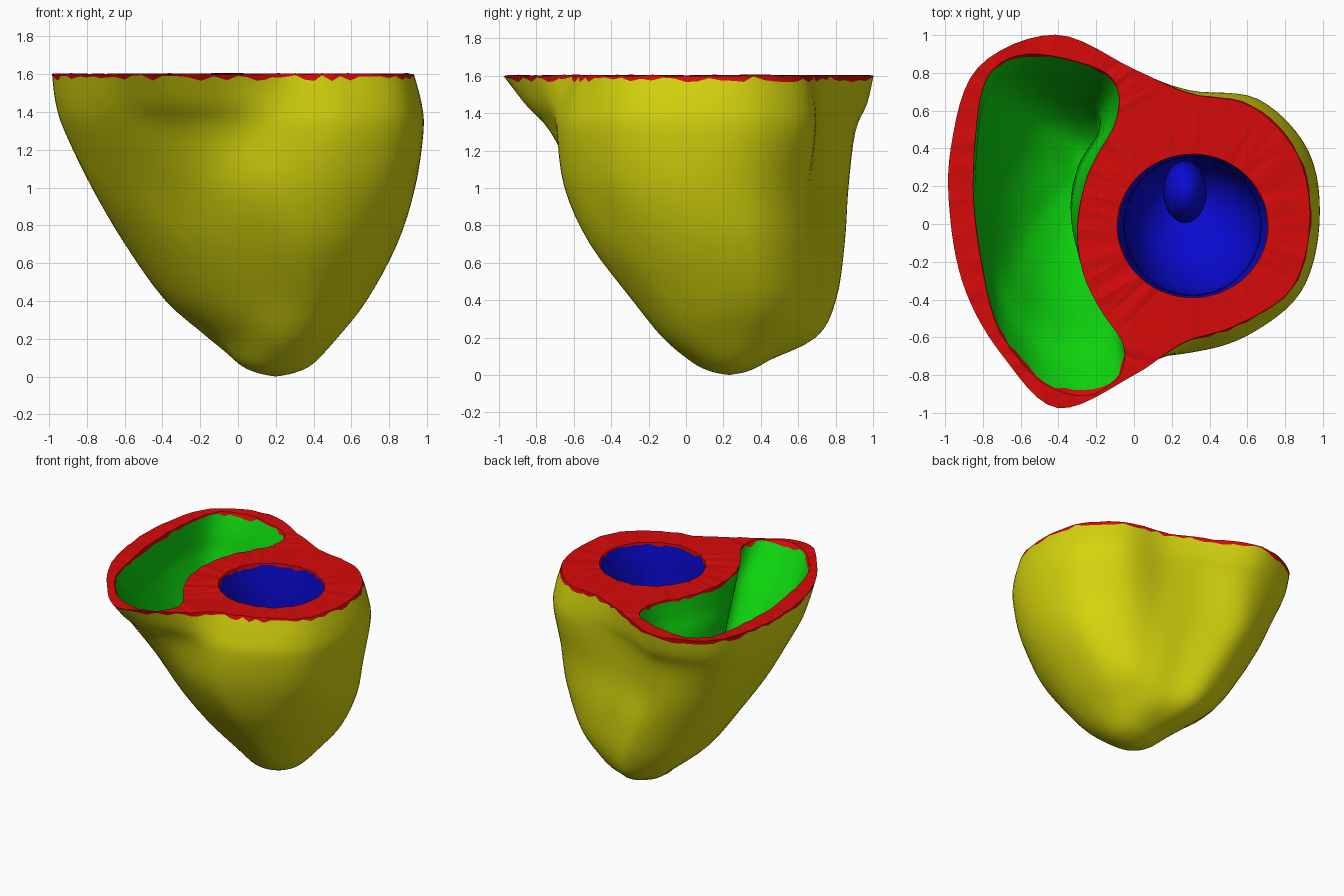
import bpy, bmesh, math, random
from mathutils import Vector

random.seed(4)
cube = bpy.data.objects.get("Cube")
if cube:
    bpy.data.objects.remove(cube)


def material(name, rgb):
    m = bpy.data.materials.new(name)
    m.use_nodes = True
    m.diffuse_color = (*rgb, 1)
    m.node_tree.nodes["Principled BSDF"].inputs["Base Color"].default_value = (*rgb, 1)
    return m


YELLOW = material("yellow", (0.66, 0.66, 0.004))
RED = material("red", (0.68, 0.003, 0.003))
GREEN = material("green", (0.004, 0.66, 0.004))
BLUE = material("blue", (0.003, 0.003, 0.66))


def catmull(a, b, c, d, t):
    return (2 * b + (c - a) * t + (2 * a - 5 * b + 4 * c - d) * t * t
            + (3 * b - a - 3 * c + d) * t ** 3) * 0.5


def smooth_ring(pts, steps):
    """Closed smooth curve through the points."""
    n = len(pts)
    return [catmull(pts[i - 1], pts[i], pts[(i + 1) % n], pts[(i + 2) % n], s / steps)
            for i in range(n) for s in range(steps)]


def smooth_stack(rings, steps):
    """Smooth rows through the key rings, from bottom to top."""
    last = len(rings) - 1
    rows = []
    for k in range(last):
        a, b, c, d = rings[max(k - 1, 0)], rings[k], rings[k + 1], rings[min(k + 2, last)]
        for s in range(steps):
            rows.append([catmull(*q, s / steps) for q in zip(a, b, c, d)])
    rows.append(rings[last])
    return rows


def finish(name, bm, mats, smooth=True):
    me = bpy.data.meshes.new(name)
    bm.to_mesh(me)
    bm.free()
    for m in mats:
        me.materials.append(m)
    ob = bpy.data.objects.new(name, me)
    bpy.context.collection.objects.link(ob)
    if smooth:
        bpy.ops.object.select_all(action='DESELECT')
        ob.select_set(True)
        bpy.context.view_layer.objects.active = ob
        bpy.ops.object.shade_smooth_by_angle(angle=math.radians(50))


def loft(name, rings, mat):
    """Skin the rings; the top strip is a ragged red edge. Returns the top ring."""
    rows = smooth_stack(rings, 4)
    top = [p + Vector((0, 0, random.uniform(-0.003, 0.006))) for p in rows[-1]]
    rows[-1] = top
    rows[-2] = [p.lerp(q, random.uniform(-0.3, 0.75)) for p, q in zip(rows[-2], top)]
    bm = bmesh.new()
    grid = [[bm.verts.new(p) for p in row] for row in rows]
    n = len(top)
    for k in range(len(grid) - 1):
        for i in range(n):
            j = (i + 1) % n
            f = bm.faces.new((grid[k][i], grid[k][j], grid[k + 1][j], grid[k + 1][i]))
            f.material_index = int(k == len(grid) - 2)
    bmesh.ops.remove_doubles(bm, verts=bm.verts, dist=1e-5)
    finish(name, bm, (mat, RED))
    return top


def polar_ring(z, cx, cy, radii):
    """Section from 16 radii, counter-clockwise from +x."""
    return smooth_ring([Vector((cx + r * math.cos(i * math.pi / 8),
                                cy + r * math.sin(i * math.pi / 8), z))
                        for i, r in enumerate(radii)], 6)


# Outer wall: round tip, then sections up to the cut
LEVELS = [
    (0.20, 0.20, 0.25, [.32, .32, .32, .34, .38, .48, .47, .38,
                        .33, .32, .32, .34, .37, .39, .37, .34]),
    (0.40, 0.18, 0.22, [.50, .51, .50, .48, .50, .63, .66, .60,
                        .55, .52, .49, .48, .49, .54, .53, .51]),
    (0.70, 0.10, 0.10, [.74, .76, .71, .64, .65, .81, .83, .75,
                        .67, .61, .57, .56, .58, .66, .70, .72]),
    (1.00, 0, 0, [.935, .95, .87, .74, .75, .94, .95, .83,
                  .75, .67, .61, .60, .62, .70, .79, .89]),
    (1.30, 0, 0, [.98, 1.0, .93, .76, .77, .98, 1.07, .98,
                  .90, .86, .82, .78, .69, .74, .84, .95]),
    (1.60, 0, 0, [.93, .94, .88, .75, .82, 1.085, 1.17, 1.05,
                  .97, .96, .985, 1.055, .80, .68, .76, .90]),
]
rings = [polar_ring(z, 0.2, 0.23, [r] * 16) for z, r in ((0, 0), (0.02, 0.10), (0.07, 0.20))]
rings += [polar_ring(*level) for level in LEVELS]
# Slightly swollen section just under the cut
swell = Vector((1.015, 1.015, 1))
rings.insert(-1, [p.lerp(q, 0.5) * swell for p, q in zip(rings[-2], rings[-1])])
outer_top = loft("outer_wall", rings, YELLOW)


def cavity(name, outline, levels, mat):
    """Outlines run clockwise, so the faces look into the hollow."""
    rings = [[Vector((cx + x * sx, cy + y * sy, z)) for x, y, _ in outline]
             for z, cx, cy, sx, sy in levels]
    return loft(name, rings, mat)


# Crescent chamber on the -x side
CRESCENT = [(-.71, .85), (-.55, .90), (-.34, .87), (-.15, .80), (-.08, .69), (-.10, .53),
            (-.19, .37), (-.26, .21), (-.30, -.03), (-.27, -.26), (-.18, -.45), (-.07, -.61),
            (-.05, -.72), (-.10, -.83), (-.26, -.91), (-.47, -.85), (-.63, -.69), (-.74, -.50),
            (-.81, -.19), (-.85, .13), (-.84, .45), (-.80, .72)]
crescent = smooth_ring([Vector((x + 0.42, y, 0)) for x, y in CRESCENT], 4)
crescent_top = cavity("crescent_chamber", crescent, [
    (0.56, -.27, .31, 0, 0), (0.59, -.27, .31, .18, .15), (0.75, -.34, .26, .46, .38),
    (1.00, -.41, .17, .68, .58), (1.30, -.44, .10, .88, .76),
    (1.45, -.43, .04, .95, .88), (1.60, -.42, 0, 1, 1)], GREEN)

# Round chamber on the +x side
circle = [Vector((math.cos(a), -math.sin(a), 0))
          for a in (i * math.tau / 56 for i in range(56))]
round_top = cavity("round_chamber", circle, [
    (0.36, .27, .14, 0, 0), (0.38, .27, .14, .09, .09), (0.48, .27, .12, .18, .18),
    (0.70, .29, .05, .29, .29), (1.00, .31, 0, .35, .355), (1.30, .31, -.01, .36, .365),
    (1.45, .31, -.01, .37, .37), (1.60, .31, -.01, .40, .38)], BLUE)

# Rounded muscle ridge inside the round chamber
bm = bmesh.new()
bmesh.ops.create_uvsphere(bm, u_segments=24, v_segments=16, radius=1)
for v in bm.verts:
    v.co = Vector((0.27 + v.co.x * 0.115, 0.17 + v.co.y * 0.165, 0.6 + v.co.z * 0.24))
finish("chamber_ridge", bm, (BLUE,))

# Flat cut face between the outer wall and the two chambers
bm = bmesh.new()
edges = []
for ring in (outer_top, crescent_top, round_top):
    vs = [bm.verts.new(p) for p in ring]
    edges += [bm.edges.new((vs[i - 1], vs[i])) for i in range(len(vs))]
bmesh.ops.triangle_fill(bm, use_beauty=True, use_dissolve=False, edges=edges, normal=(0, 0, 1))
for f in bm.faces:
    f.normal_update()
    if f.normal.z < 0:
        f.normal_flip()
finish("cut_rim", bm, (RED,), smooth=False)
